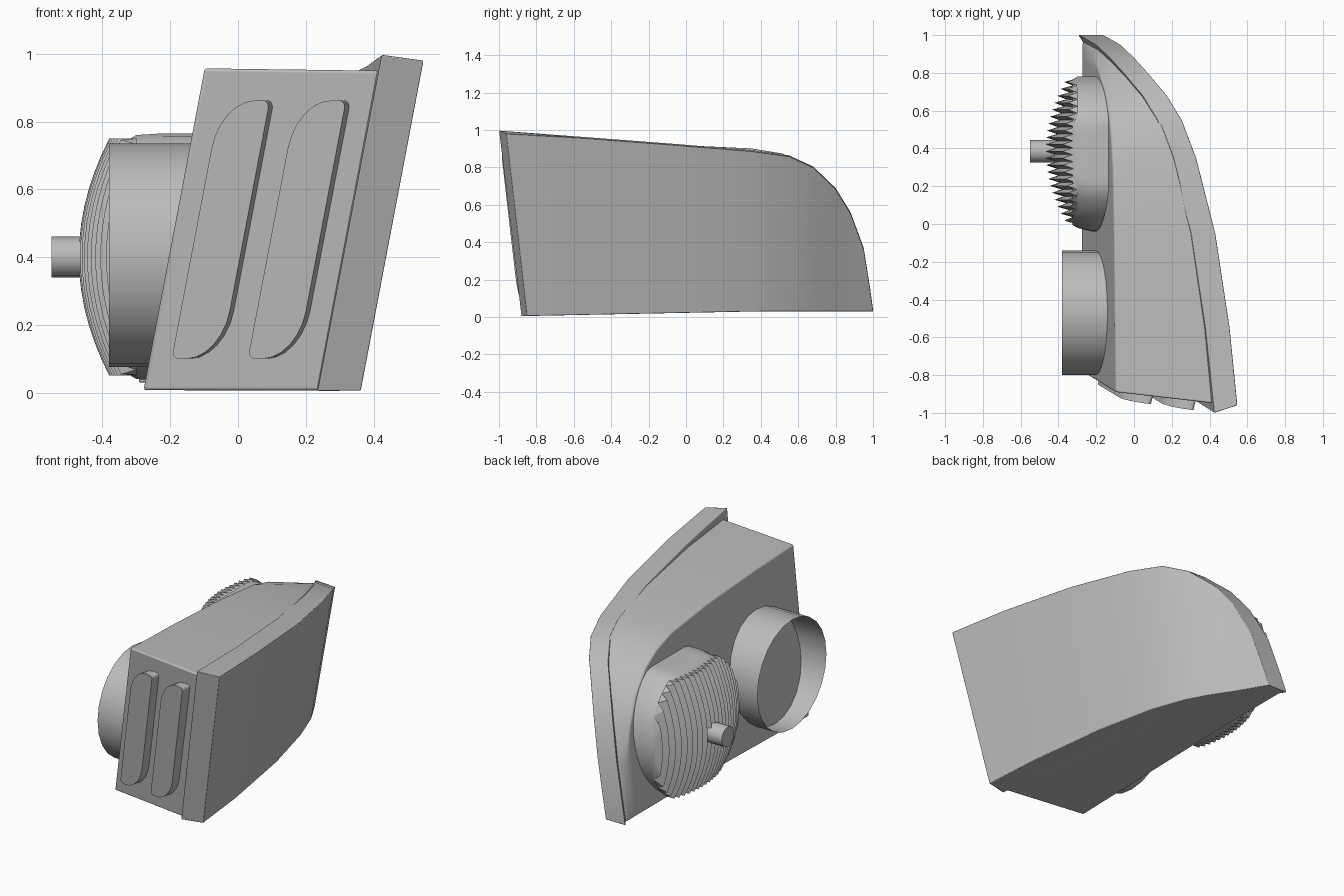
import bpy, bmesh, math
from mathutils import Vector

cube = bpy.data.objects.get("Cube")
if cube:
    bpy.data.objects.remove(cube, do_unlink=True)

grey = bpy.data.materials.new("light grey")
grey.use_nodes = True
GREY = (0.5, 0.5, 0.5, 1)
grey.diffuse_color = GREY
grey.node_tree.nodes["Principled BSDF"].inputs["Base Color"].default_value = GREY


def finish(name, verts, faces, bevel=0, angle=30):
    """Make a mesh object with tidy normals, shading and optional bevel."""
    mesh = bpy.data.meshes.new(name)
    bm = bmesh.new()
    vs = [bm.verts.new(v) for v in verts]
    for f in faces:
        bm.faces.new([vs[i] for i in f])
    bmesh.ops.remove_doubles(bm, verts=bm.verts, dist=0.0005)
    bmesh.ops.recalc_face_normals(bm, faces=bm.faces)
    bm.to_mesh(mesh)
    bm.free()
    mesh.materials.append(grey)
    ob = bpy.data.objects.new(name, mesh)
    bpy.context.collection.objects.link(ob)
    if bevel:
        mod = ob.modifiers.new("soft edges", 'BEVEL')
        mod.width, mod.segments, mod.angle_limit = bevel, 3, math.radians(40)
    bpy.ops.object.select_all(action='DESELECT')
    ob.select_set(True)
    bpy.context.view_layer.objects.active = ob
    bpy.ops.object.shade_smooth_by_angle(angle=math.radians(angle))
    return ob


def loft(name, rings, cap_start=True, cap_end=True, **kw):
    """Skin closed rings that all have the same number of points."""
    n = len(rings[0])
    faces = [(r * n + i, r * n + (i + 1) % n, (r + 1) * n + (i + 1) % n, (r + 1) * n + i)
             for r in range(len(rings) - 1) for i in range(n)]
    if cap_start:
        faces.append(list(range(n)))
    if cap_end:
        faces.append([(len(rings) - 1) * n + i for i in range(n)])
    return finish(name, [p for r in rings for p in r], faces, **kw)


def interp(table, t):
    for (a, va), (b, vb) in zip(table, table[1:]):
        if t <= b:
            return va + (vb - va) * (t - a) / (b - a)
    return table[-1][1]


# Sweep of the lens in plan, leaning outward with height
SWEEP = [(-1, .375), (-.5, .33), (-.07, .27), (.25, .2), (.45, .14),
         (.62, .07), (.83, -.07), (.97, -.15), (1, -.17)]


def lens_x(y, z):
    return interp(SWEEP, y) + .18 * z


def rim_x(y, z):
    return lens_x(y, z) - .13


def back_x(y, z):
    return min(-.28 + .19 * z, rim_x(y, z) - .002)


def slab(name, inner, outer, x_in, x_out, bevel):
    """Solid between two side outlines given as columns (y bottom, y top, z top)."""
    n = len(inner)
    verts = []
    for cols, fx in ((inner, x_in), (outer, x_out)):
        for yb, yt, zt in cols:
            zb = min(.03, .005 + .02 * (yb + .88))
            verts += [(fx(yb, zb), yb, zb), (fx(yt, zt), yt, zt)]
    faces = []
    m = 2 * n
    for k in range(0, m - 2, 2):
        faces += [(k, k + 1, k + 3, k + 2), (m + k, m + k + 1, m + k + 3, m + k + 2),
                  (k, k + 2, m + k + 2, m + k), (k + 1, k + 3, m + k + 3, m + k + 1)]
    faces += [(0, 1, m + 1, m), (m - 2, m - 1, 2 * m - 1, 2 * m - 2)]
    return finish(name, verts, faces, bevel=bevel)


# Lens with its deep rim
rim = [(-.88, -1, .997), (-.5, -.55, .963), (0, -.05, .925), (.35, .35, .892),
       (.55, .55, .865), (.68, .68, .805), (.8, .8, .69), (.88, .88, .56),
       (.95, .95, .37), (.985, .985, .15), (1, 1, .04)]
face = [(-.85, -.96, .98)] + [(b, t, z - .006) for b, t, z in rim[1:]]
slab("lens", rim, face, rim_x, lens_x, .008)

# Housing behind the lens
at_rim = [(-.85, -.95, .95), (-.5, -.55, .94), (0, -.05, .918), (.35, .35, .902),
          (.52, .52, .875), (.66, .66, .80), (.78, .78, .68), (.86, .86, .54),
          (.93, .93, .35), (.96, .96, .14), (.975, .975, .04)]
at_back = [(-.78, -.89, .957), (-.45, -.5, .945), (0, -.05, .92), (.3, .3, .882),
           (.45, .45, .84), (.57, .57, .78), (.69, .69, .67), (.79, .79, .52),
           (.88, .88, .33), (.93, .93, .13), (.95, .95, .04)]
slab("housing", at_back, at_rim, back_x, lambda y, z: rim_x(y, z) + .01, .03)


# Two raised pads on the front wall
def front_y(x, z):
    return -.78 - .115 * z - .14 * (x + .28 - .19 * z)


def pad_outline(u0):
    u1, z0, z1 = u0 + .145, .1, .862
    small, big = (.02, .025), (.1, .14)
    corners = [(u1, z1, -1, -1, small, 0), (u0, z1, 1, -1, big, 90),
               (u0, z0, 1, 1, small, 180), (u1, z0, -1, 1, big, 270)]
    pts = []
    for u, z, su, sz, (ru, rz), start in corners:
        for k in range(7):
            a = math.radians(start + 15 * k)
            pz = z + sz * rz + rz * math.sin(a)
            pts.append((u + su * ru + ru * math.cos(a) + .19 * pz, pz))
    return pts


for side, u0 in (("outer", -.215), ("inner", .01)):
    flat = pad_outline(u0)
    base = [(x + .016, front_y(x, z) + .02, z) for x, z in flat]
    top = [(x, front_y(x, z) - .046, z) for x, z in flat]
    loft(side + "_front_pad", [base, top])


# Round parts on the back wall, all turned about the x axis
def ring(x, y, z, r, n, clip=9):
    return [(x, y + r * math.cos(i * math.tau / n),
             z + max(-clip, min(clip, r * math.sin(i * math.tau / n)))) for i in range(n)]


loft("open_lamp_tube", [ring(x, -.47, .405, .33, 24) for x in (-.38, -.12)],
     cap_start=False, cap_end=False)
loft("knob", [ring(x, .385, .4, .06, 16) for x in (-.55, -.4)])
loft("ridged_cap_base", [ring(-.1, .37, .4, .41, 48, .365), ring(-.22, .37, .4, .41, 48, .365),
                         ring(-.30, .38, .4, .40, 48, .36), ring(-.325, .38, .4, .385, 48, .345)])

# Domed cap with upright ridges
TEETH, ROWS, R, FOOT = 21, 14, .385, -.3
verts, faces = [], []
for i in range(2 * TEETH + 1):
    dy = R * (i / TEETH - 1)
    half = min(.35, math.sqrt(max(0, R * R - dy * dy)) + .03)
    valley = .055 if i % 2 == 0 else 0
    column = [(FOOT, -half)]
    for j in range(ROWS + 1):
        dz = half * (2 * j / ROWS - 1)
        x = -.47 + .09 * (dz / .35) ** 2 + .11 * (dy / R) ** 2 + valley
        column.append((min(x, FOOT), dz))
    column.append((FOOT, half))
    verts += [(x, .385 + dy, .4 + dz) for x, dz in column]
n = ROWS + 3
for i in range(2 * TEETH):
    faces += [(i * n + j, i * n + j + 1, (i + 1) * n + j + 1, (i + 1) * n + j)
              for j in range(n - 1)]
finish("ridged_cap", verts, faces, angle=25)
